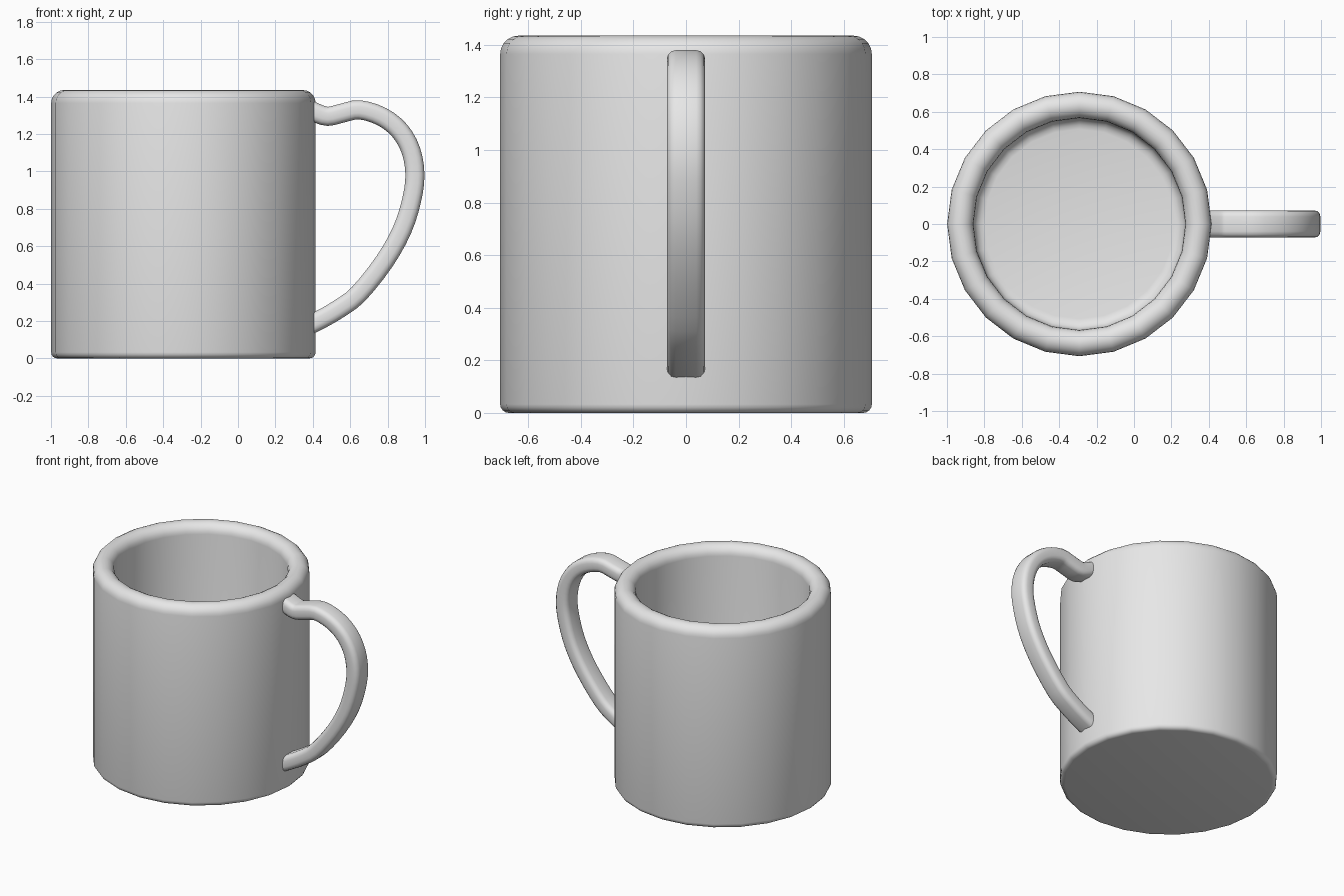
import bpy, bmesh, math
from mathutils import Vector

cube = bpy.data.objects.get("Cube")
if cube:
    bpy.data.objects.remove(cube, do_unlink=True)

CUP_X, SIDES = -0.292, 24

grey = bpy.data.materials.new("light grey")
grey.use_nodes = True
grey.diffuse_color = (0.8, 0.8, 0.8, 1)
grey.node_tree.nodes["Principled BSDF"].inputs["Base Color"].default_value = (0.8, 0.8, 0.8, 1)


def arc(cx, cy, radius, start, end, steps):
    """Points along a circular arc, angles in degrees."""
    angles = [math.radians(start + (end - start) * i / steps) for i in range(steps + 1)]
    return [(cx + radius * math.cos(a), cy + radius * math.sin(a)) for a in angles]


def finish(name, bm):
    """Turn the bmesh into a smooth-shaded grey object."""
    bmesh.ops.recalc_face_normals(bm, faces=bm.faces)
    mesh = bpy.data.meshes.new(name)
    bm.to_mesh(mesh)
    bm.free()
    mesh.materials.append(grey)
    obj = bpy.data.objects.new(name, mesh)
    bpy.context.collection.objects.link(obj)
    bpy.ops.object.select_all(action='DESELECT')
    obj.select_set(True)
    bpy.context.view_layer.objects.active = obj
    bpy.ops.object.shade_smooth_by_angle(angle=math.radians(35))
    return obj


def loft(bm, rings):
    """Bridge successive closed rings and cap both ends."""
    rows = [[bm.verts.new(p) for p in ring] for ring in rings]
    n = len(rows[0])
    for a, b in zip(rows, rows[1:]):
        for i in range(n):
            j = (i + 1) % n
            bm.faces.new((a[i], a[j], b[j], b[i]))
    bm.faces.new(rows[0])
    bm.faces.new(rows[-1])


# Cup: profile from the underside, up the wall, over the rim, down to the inner floor
profile = (arc(0.674, 0.033, 0.033, -90, 0, 4)
           + arc(0.637, 1.365, 0.07, 0, 180, 10)
           + arc(0.507, 0.20, 0.06, 0, -90, 4))
bm = bmesh.new()
loft(bm, [[(CUP_X + r * math.cos(2 * math.pi * i / SIDES),
            r * math.sin(2 * math.pi * i / SIDES), z) for i in range(SIDES)]
          for r, z in profile])
finish("cup", bm)

# Handle: rounded strap swept along a smooth path in the xz plane
path = [(0.35, 1.345), (0.415, 1.314), (0.48, 1.294), (0.56, 1.312), (0.65, 1.329),
        (0.77, 1.292), (0.865, 1.217), (0.925, 1.11), (0.946, 0.98), (0.928, 0.845),
        (0.878, 0.688), (0.784, 0.52), (0.645, 0.345), (0.54, 0.265), (0.44, 0.207),
        (0.36, 0.168)]
pts = [Vector((x, 0, z)) for x, z in path]


def smooth_path(p, steps):
    """Catmull-Rom points and tangents through p."""
    q = [2 * p[0] - p[1]] + p + [2 * p[-1] - p[-2]]
    for k in range(1, len(q) - 2):
        a, b, c, d = q[k - 1:k + 3]
        last = k == len(q) - 3
        for s in range(steps + (1 if last else 0)):
            t = s / steps
            pos = 0.5 * (2 * b + (c - a) * t + (2 * a - 5 * b + 4 * c - d) * t * t
                         + (3 * b - a - 3 * c + d) * t ** 3)
            tan = 0.5 * ((c - a) + 2 * (2 * a - 5 * b + 4 * c - d) * t
                         + 3 * (3 * b - a - 3 * c + d) * t * t)
            yield pos, tan.normalized()


# Cross-section: (sideways, outward) with rounded corners
W, T, R = 0.073, 0.051, 0.034
section = []
for sy, sn, start in ((1, 1, 0), (-1, 1, 90), (-1, -1, 180), (1, -1, 270)):
    section += arc(sy * (W - R), sn * (T - R), R, start, start + 90, 3)

side = Vector((0, 1, 0))
bm = bmesh.new()
loft(bm, [[pos + side * u + side.cross(tan) * v for u, v in section]
          for pos, tan in smooth_path(pts, 3)])
finish("handle", bm)
